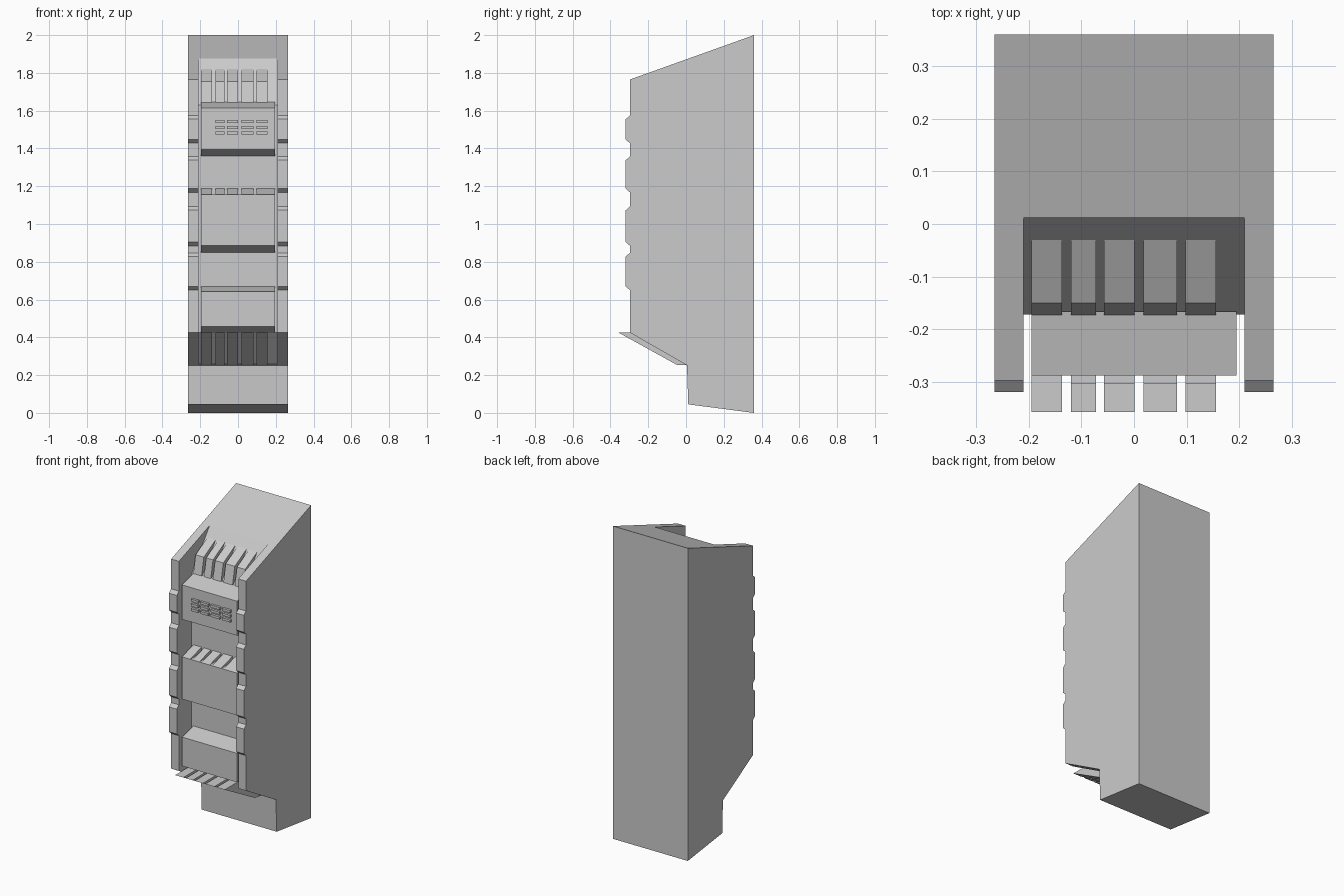
import bpy, bmesh

if "Cube" in bpy.data.objects:
    bpy.data.objects.remove(bpy.data.objects["Cube"])


def prism(name, profile, spans):
    """Extrude a (y, z) profile along x, once for each (x0, x1) span."""
    bm = bmesh.new()
    for x0, x1 in spans:
        a = [bm.verts.new((x0, y, z)) for y, z in profile]
        b = [bm.verts.new((x1, y, z)) for y, z in profile]
        bm.faces.new(a)
        bm.faces.new(b[::-1])
        n = len(profile)
        for i in range(n):
            j = (i + 1) % n
            bm.faces.new((a[i], b[i], b[j], a[j]))
    bmesh.ops.recalc_face_normals(bm, faces=bm.faces)
    mesh = bpy.data.meshes.new(name)
    bm.to_mesh(mesh)
    bm.free()
    ob = bpy.data.objects.new(name, mesh)
    bpy.context.collection.objects.link(ob)
    return ob


W, INNER, BOX = 0.265, 0.21, 0.195      # half widths of body, channel, boxes
FLOOR, FRONT = -0.172, -0.288           # channel floor and box front
RIBS = [(-0.195, -0.137), (-0.12, -0.072), (-0.057, 0.001),
        (0.018, 0.082), (0.098, 0.156)]

# Main body with sloped roof and undercut foot
body = prism("body", [(0.36, 0), (0.36, 2), (-0.297, 1.765), (-0.297, 0.425),
                      (0.005, 0.252), (0.012, 0.045)], [(-W, W)])

# Front channel, open at the roof and underneath
cutter = prism("channel_cutter", [(FLOOR, 1.63), (0.015, 1.878), (0.015, 2.2),
                                  (-0.5, 2.2), (-0.5, 0.2), (0.0, 0.258),
                                  (FLOOR, 0.425)], [(-INNER, INNER)])
cutter.hide_render = True
cutter.hide_viewport = True
mod = body.modifiers.new("channel", 'BOOLEAN')
mod.operation = 'DIFFERENCE'
mod.solver = 'EXACT'
mod.object = cutter

# Three bevelled boxes standing on the channel floor
back = FLOOR + 0.006
for name, top, top_edge, low_edge, low in (
        ("upper_box", 1.645, 1.615, 1.395, 1.36),
        ("middle_box", 1.155, 1.155, 0.885, 0.848),
        ("lower_box", 0.67, 0.642, 0.457, 0.422)):
    prof = [(back, top), (FRONT, top_edge), (FRONT, low_edge),
            (FLOOR, low), (back, low)]
    prism(name, prof, [(-BOX, BOX)])

# Slotted top of the middle box
prism("middle_ribs", [(back, 1.188), (FLOOR, 1.188), (FRONT, 1.155), (back, 1.155)],
      RIBS[:4] + [(0.098, BOX)])

# Ribs on the sloped top of the channel
prism("upper_ribs", [(-0.03, 1.82), (-0.15, 1.755), (-0.174, 1.635), (-0.165, 1.635)],
      RIBS)

# Ribs hanging under the channel
prism("lower_ribs", [(back, 0.425), (-0.357, 0.425), (-0.05, 0.255), (0.006, 0.252)],
      RIBS)

# Small grille bars on the upper box
for i in range(3):
    z = 1.542 - 0.03 * i
    prism(f"grille_row_{i + 1}", [(-0.285, z + 0.008), (-0.303, z + 0.008),
                                  (-0.303, z - 0.008), (-0.285, z - 0.008)], RIBS[1:])

# Bevelled pads on both side rails
for i, (hi, lo) in enumerate(((1.577, 1.425), (1.36, 1.165), (1.095, 0.882), (0.85, 0.647))):
    prism(f"rail_pad_{i + 1}", [(-0.294, hi), (-0.319, hi - 0.022),
                                (-0.319, lo + 0.022), (-0.294, lo)],
          [(-W, -INNER), (INNER, W)])
